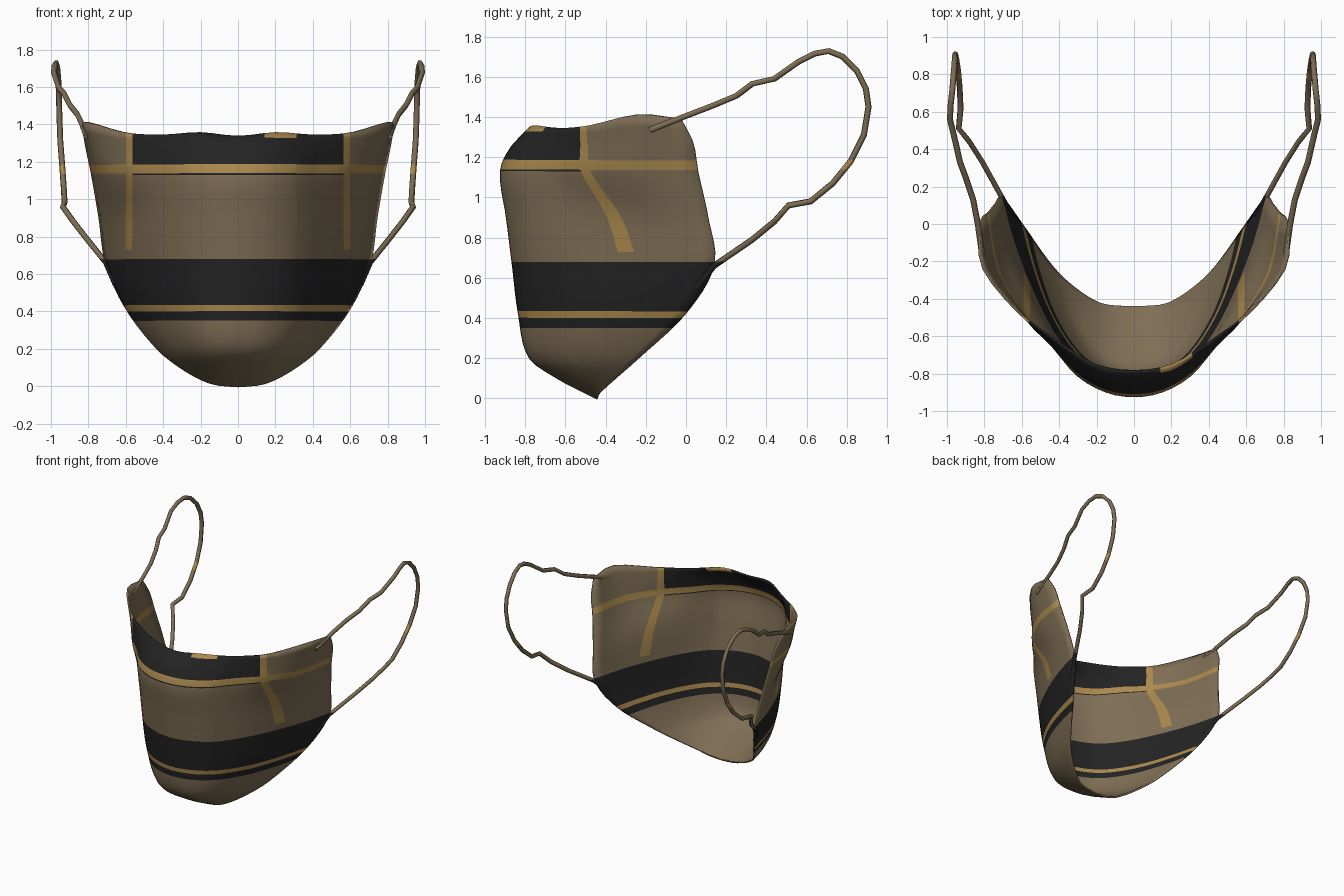
import bpy, bmesh
from mathutils import Vector

if "Cube" in bpy.data.objects:
    bpy.data.objects.remove(bpy.data.objects["Cube"])


def material(name, rgb):
    m = bpy.data.materials.new(name)
    m.diffuse_color = (*rgb, 1)
    m.use_nodes = True
    m.node_tree.nodes["Principled BSDF"].inputs["Base Color"].default_value = m.diffuse_color
    return m


MATS = [material("brown_cloth", (0.21, 0.155, 0.09)),
        material("black_cloth", (0.017, 0.017, 0.018)),
        material("gold_trim", (0.40, 0.25, 0.075))]
BROWN, BLACK, GOLD = 0, 1, 2

# heights and half cross-sections (x, y) from the centre line to the side edge
HEIGHTS = [0, 0.008, 0.03, 0.1, 0.2, 0.42, 0.66, 0.9, 1.13, 1.27, 1.38]
SECTIONS = [
    [(0, -.44)] * 7,
    [(0, -.456), (.022, -.456), (.045, -.454), (.065, -.45), (.08, -.446), (.093, -.442), (.1, -.437)],
    [(0, -.50), (.04, -.50), (.08, -.49), (.11, -.475), (.14, -.46), (.16, -.445), (.18, -.425)],
    [(0, -.635), (.07, -.63), (.14, -.60), (.2, -.545), (.25, -.475), (.285, -.41), (.305, -.35)],
    [(0, -.775), (.1, -.765), (.2, -.71), (.28, -.62), (.35, -.50), (.40, -.36), (.43, -.235)],
    [(0, -.83), (.15, -.80), (.28, -.72), (.38, -.60), (.475, -.42), (.55, -.2), (.6, 0)],
    [(0, -.86), (.15, -.83), (.3, -.745), (.43, -.58), (.545, -.35), (.64, -.1), (.705, .14)],
    [(0, -.89), (.15, -.865), (.31, -.77), (.45, -.585), (.575, -.36), (.68, -.12), (.74, .11)],
    [(0, -.92), (.15, -.895), (.3, -.81), (.43, -.66), (.575, -.50), (.72, -.25), (.78, .06)],
    [(0, -.87), (.17, -.84), (.33, -.74), (.45, -.62), (.59, -.49), (.765, -.25), (.81, .035)],
    [(0, -.785), (.2, -.755), (.36, -.66), (.47, -.585), (.62, -.47), (.805, -.24), (.83, -.025)],
]
# wavy height of the top rim, centre to side
RIM = [1.335, 1.355, 1.345, 1.345, 1.36, 1.412, 1.39]


def spline(keys, vals, t):
    """Smooth interpolation of vectors at uneven keys."""
    n = len(keys)
    i = max(k for k in range(n - 1) if keys[k] <= t + 1e-9)

    def slope(k):
        a, b = max(k - 1, 0), min(k + 1, n - 1)
        return (vals[b] - vals[a]) / (keys[b] - keys[a])
    h = keys[i + 1] - keys[i]
    u = (t - keys[i]) / h
    return (vals[i] * (2*u**3 - 3*u**2 + 1) + slope(i) * (h * (u**3 - 2*u**2 + u))
            + vals[i + 1] * (3*u**2 - 2*u**3) + slope(i + 1) * (h * (u**3 - u**2)))


def shell_point(s, h):
    cols = list(range(-1, 7))             # column -1 mirrors column 1
    row = [spline(HEIGHTS, [Vector(sec[c]) for sec in SECTIONS], h) for c in range(7)]
    row.insert(0, Vector((-row[1].x, row[1].y)))
    p = spline(cols, row, s)
    z = h
    if h > 1.13:
        z = 1.13 + (h - 1.13) / 0.25 * (spline(cols, [RIM[1]] + RIM, s) - 1.13)
    return p.x, p.y, z


def pattern(c):
    """Colour of the cloth at a point."""
    x, z = abs(c.x), c.z
    if 0.14 < c.x < 0.31 and z > 1.325 and c.y < -0.5:
        return GOLD                       # small plain tag
    if 1.138 < z < 1.185 or 0.402 < z < 0.435:
        return GOLD                       # horizontal trims
    if 0.56 < x < 0.595 and z > 0.73:
        return GOLD                       # vertical trims
    if 0.352 < z < 0.68 or (x < 0.56 and z > 1.13):
        return BLACK                      # broad bands
    return BROWN


def finish(bm, me):
    """Cut the mesh along the pattern borders, then colour the faces."""
    cuts = [((0, 0, z), (0, 0, 1)) for z in (.352, .402, .435, .68, .73, 1.13, 1.138, 1.185, 1.325)]
    cuts += [((x, 0, 0), (1, 0, 0)) for x in (-.595, -.56, .14, .31, .56, .595)]
    for co, no in cuts:
        bmesh.ops.bisect_plane(bm, geom=bm.verts[:] + bm.edges[:] + bm.faces[:],
                               dist=1e-5, plane_co=co, plane_no=no)
    me.materials.clear()
    for m in MATS:
        me.materials.append(m)
    for f in bm.faces:
        f.material_index = pattern(f.calc_center_median())
        f.smooth = True
    bm.to_mesh(me)
    bm.free()


# mask body: lofted cloth shell
bm = bmesh.new()
N = 18
levels = [0, .003, .008, .018, .03, .045, .065, .085, .11, .14, .17, .2, .24, .28, .33]
levels += [.38 + .05 * k for k in range(21)]
grid = []
for h in levels:
    row = []
    for i in range(-N, N + 1):
        x, y, z = shell_point(6 * abs(i) / N, h)
        row.append(bm.verts.new((x if i > 0 else -x, y, z)))
    grid.append(row)
for a, b in zip(grid, grid[1:]):
    for i in range(2 * N):
        bm.faces.new((a[i], a[i + 1], b[i + 1], b[i]))
bmesh.ops.remove_doubles(bm, verts=bm.verts[:], dist=1e-4)
mesh = bpy.data.meshes.new("mask_body")
finish(bm, mesh)
body = bpy.data.objects.new("mask_body", mesh)
bpy.context.collection.objects.link(body)
thick = body.modifiers.new("thickness", 'SOLIDIFY')
thick.thickness = 0.012
thick.offset = 0

# ear loops: bent cords from the top corner round to the lower corner
LOOP = [(.81, -.18, 1.335), (.835, 0, 1.405), (.86, .13, 1.455), (.90, .25, 1.505),
        (.93, .33, 1.565), (.955, .44, 1.59), (.984, .56, 1.675), (.98, .64, 1.715),
        (.972, .71, 1.728), (.966, .78, 1.70), (.96, .85, 1.63), (.957, .895, 1.54),
        (.955, .908, 1.45), (.95, .885, 1.31), (.94, .82, 1.18), (.932, .73, 1.07),
        (.927, .62, .98), (.937, .51, .96), (.88, .44, .88), (.81, .33, .79),
        (.705, .14, .66), (.655, .05, .545)]
for side, name in ((1, "right_ear_loop"), (-1, "left_ear_loop")):
    cu = bpy.data.curves.new(name, 'CURVE')
    cu.dimensions = '3D'
    cu.bevel_depth = 0.016
    cu.bevel_resolution = 1
    cu.use_fill_caps = True
    sp = cu.splines.new('POLY')
    sp.points.add(len(LOOP) - 1)
    for p, (x, y, z) in zip(sp.points, LOOP):
        p.co = (side * x, y, z, 1)
    ob = bpy.data.objects.new(name, cu)
    bpy.context.collection.objects.link(ob)
    bpy.ops.object.select_all(action='DESELECT')
    ob.select_set(True)
    bpy.context.view_layer.objects.active = ob
    bpy.ops.object.convert(target='MESH')
    ob = bpy.context.view_layer.objects.active
    ob.name = name
    bm = bmesh.new()
    bm.from_mesh(ob.data)
    finish(bm, ob.data)
